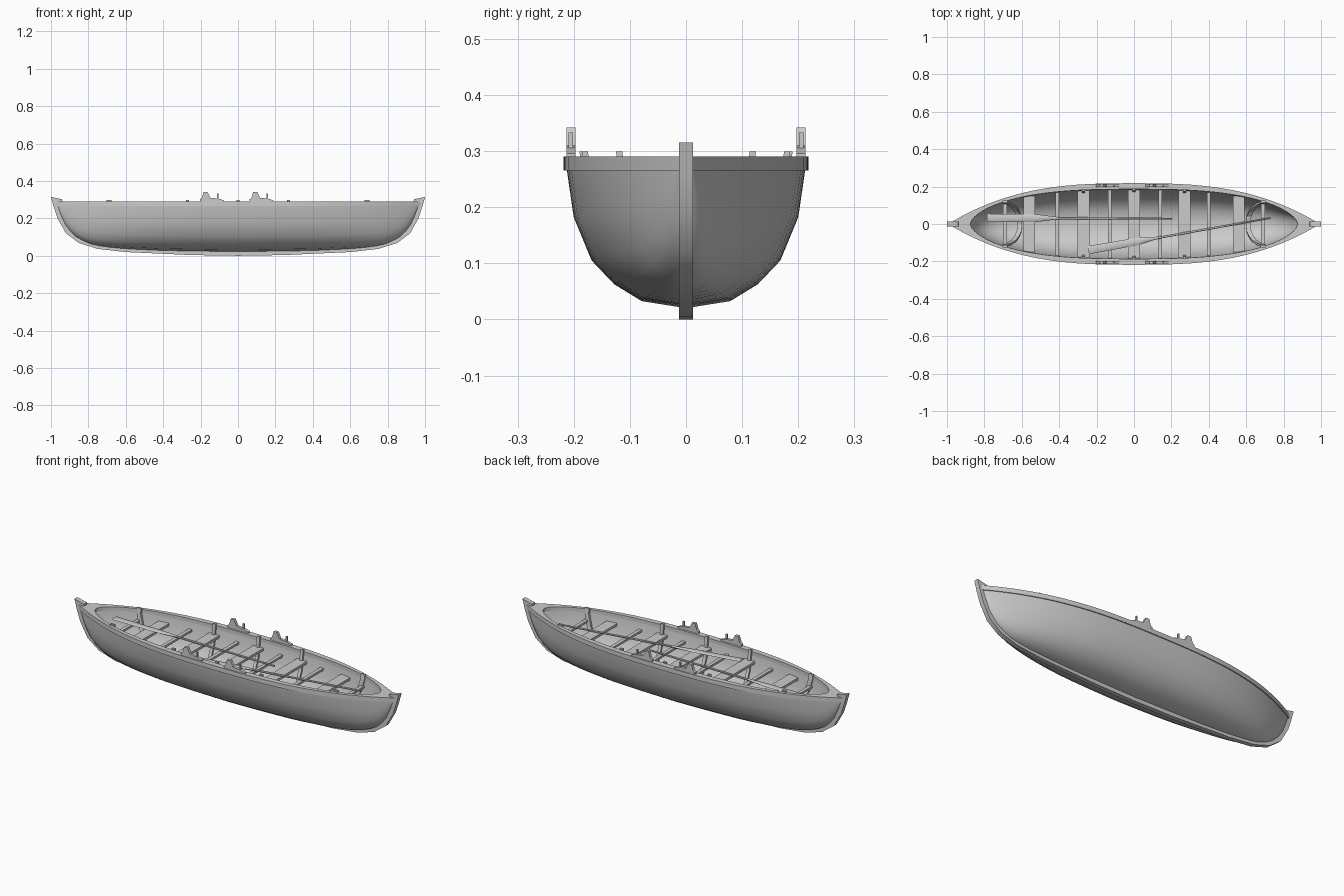
import bpy, bmesh, math
from mathutils import Matrix, Vector

if "Cube" in bpy.data.objects:
    bpy.data.objects.remove(bpy.data.objects["Cube"])


def make(name, verts, faces, smooth=None):
    me = bpy.data.meshes.new(name)
    me.from_pydata(verts, [], faces)
    bm = bmesh.new()
    bm.from_mesh(me)
    bmesh.ops.remove_doubles(bm, verts=bm.verts, dist=1e-5)
    bmesh.ops.recalc_face_normals(bm, faces=bm.faces)
    bm.to_mesh(me)
    bm.free()
    ob = bpy.data.objects.new(name, me)
    bpy.context.collection.objects.link(ob)
    if smooth:
        bpy.ops.object.select_all(action='DESELECT')
        ob.select_set(True)
        bpy.context.view_layer.objects.active = ob
        bpy.ops.object.shade_smooth_by_angle(angle=math.radians(smooth))
    return ob


def box(name, cx, cy, cz, sx, sy, sz):
    v = [(cx + a * sx / 2, cy + b * sy / 2, cz + c * sz / 2)
         for a in (-1, 1) for b in (-1, 1) for c in (-1, 1)]
    f = [(0, 1, 3, 2), (4, 6, 7, 5), (0, 4, 5, 1), (2, 3, 7, 6), (0, 2, 6, 4), (1, 5, 7, 3)]
    return make(name, v, f)


def bar(name, rings, closed=False, smooth=None):
    """Skin a list of equal rings into a capped or looped solid."""
    n, m = len(rings[0]), len(rings)
    v = [p for r in rings for p in r]
    f = [(i * n + j, i * n + (j + 1) % n, (i + 1) % m * n + (j + 1) % n, (i + 1) % m * n + j)
         for i in range(m if closed else m - 1) for j in range(n)]
    if not closed:
        f += [tuple(range(n)), tuple(range((m - 1) * n, m * n))]
    return make(name, v, f, smooth)


def interp(pts, x):
    for (a, b), (c, d) in zip(pts, pts[1:]):
        if x <= c:
            return b + (d - b) * (x - a) / (c - a)
    return pts[-1][1]


# Hull shape definitions
SECTION = [(0, 0), (.37, .05), (.6, .17), (.79, .34), (.94, .65), (1, 1)]
BOTTOM = [(0, .02), (.4, .026), (.6, .035), (.72, .046), (.8, .062), (.88, .105),
          (.93, .17), (.955, .23), (.97, .268)]
TOP = .27


def w_out(x):
    return .213 * max(0, 1 - (abs(x) / .985) ** 2.8)


def w_in(x):
    return .186 * max(0, 1 - (abs(x) / .875) ** 2.8) ** .6


def z_out(x):
    return interp(BOTTOM, abs(x))


def z_in(x):
    return min(TOP - .002, z_out(abs(x) * .97 / .875) + .018)


def shell(name, half, w, z):
    N = 40
    sec = [(-a, b) for a, b in SECTION[:0:-1]] + SECTION
    k = len(sec)
    v = []
    for i in range(N + 1):
        x = half * math.sin(math.pi * (i / N - .5))
        v += [(x, w(x) * a, z(x) + (TOP - z(x)) * b) for a, b in sec]
    f = [(i * k + j, i * k + j + 1, (i + 1) * k + j + 1, (i + 1) * k + j)
         for i in range(N) for j in range(k - 1)]
    return make(name, v, f, 40)


shell("hull_outside", .97, w_out, z_out)
inner = shell("hull_inside", .875, w_in, z_in)
inner.data.flip_normals()

# Gunwale ring with broad pointed ends
rings = []
N = 40
for side in (1, -1):
    for i in range(N):
        u = math.sin(math.pi * (i / N - .5)) * side
        xo, xi = .98 * u, .875 * u
        yo, yi = side * (w_out(xo) + .005), side * w_in(xi)
        rings.append([(xo, yo, .265), (xo, yo, .29), (xi, yi, .29), (xi, yi, .265)])
bar("gunwale", rings, closed=True, smooth=30)

# Keel and stem posts as one curved bar
OUTER = [(0, 0), (.25, .004), (.6, .02), (.75, .037), (.85, .068), (.92, .12),
         (.965, .2), (.985, .26), (1, .315)]
INNER = [(0, .03), (.25, .032), (.58, .044), (.71, .056), (.8, .075), (.87, .12),
         (.92, .19), (.937, .25), (.94, .302)]
pairs = list(zip(OUTER, INNER))
pairs = [((-a[0], a[1]), (-b[0], b[1])) for a, b in pairs[:0:-1]] + pairs
h = .0125
bar("keel_and_stems", [[(a[0], -h, a[1]), (a[0], h, a[1]), (b[0], h, b[1]), (b[0], -h, b[1])]
                       for a, b in pairs], smooth=30)

# Seats and thin cross bars
for x in (-.56, -.27, 0, .27, .56):
    box("seat", x, 0, .235, .062, 1.97 * w_in(x), .014)
for x in (-.69, -.41, -.13, .14, .4, .69):
    box("cross_bar", x, 0, .23, .02, 1.95 * w_in(x), .012)


# Ribs following the inside of the hull, the end pair leaning
def rib(x, lean, width=.018, thick=.011):
    half = []
    for a, b in SECTION:
        xx = x + lean * (1 - b) ** 1.3
        half.append((xx, w_in(x) * a, z_in(x) + (TOP - z_in(x)) * b))
    half.append((x, w_in(x) + .004, .299))
    path = [(p[0], -p[1], p[2]) for p in half[:0:-1]] + half
    out = []
    for px, py, pz in path:
        d = Vector((0, -py, max(0, .2 - pz) * .8))
        d = d.normalized() * thick
        out.append([(px - width / 2, py, pz), (px + width / 2, py, pz),
                    (px + width / 2, py + d.y, pz + d.z), (px - width / 2, py + d.y, pz + d.z)])
    bar("rib", out)


for x in (-.27, 0, .27):
    rib(x, 0)
for s in (-1, 1):
    rib(s * .69, -s * .08, .025)

# Rowlocks: cleat plus pin, two on each side
CLEAT = [(-.068, .285), (.06, .285), (.06, .296), (.03, .306), (-.012, .31), (-.028, .342),
         (-.048, .342), (-.058, .31), (-.068, .302)]
for side in (-1, 1):
    for x in (-.135, .13):
        bar("rowlock", [[(x + a, side * .205 + t, b) for a, b in CLEAT] for t in (-.008, .008)])
        box("rowlock_pin", x + .027, side * .205, .313, .008, .008, .04)


# Oars resting on the seats
def oar(tip, angle):
    prof = [(0, .022, .003), (.27, .02, .004), (.36, .008, .006), (.4, .006, .006), (.99, .005, .005)]
    rs = [[(x, math.cos(k * math.pi / 4) * a, math.sin(k * math.pi / 4) * b) for k in range(8)]
          for x, a, b in prof]
    ob = bar("oar", rs, smooth=40)
    ob.matrix_world = Matrix.Translation(tip) @ Matrix.Rotation(angle, 4, 'Z')


oar((-.785, .033, .248), -.005)
oar((-.245, -.14, .248), math.atan2(.17, .96))
